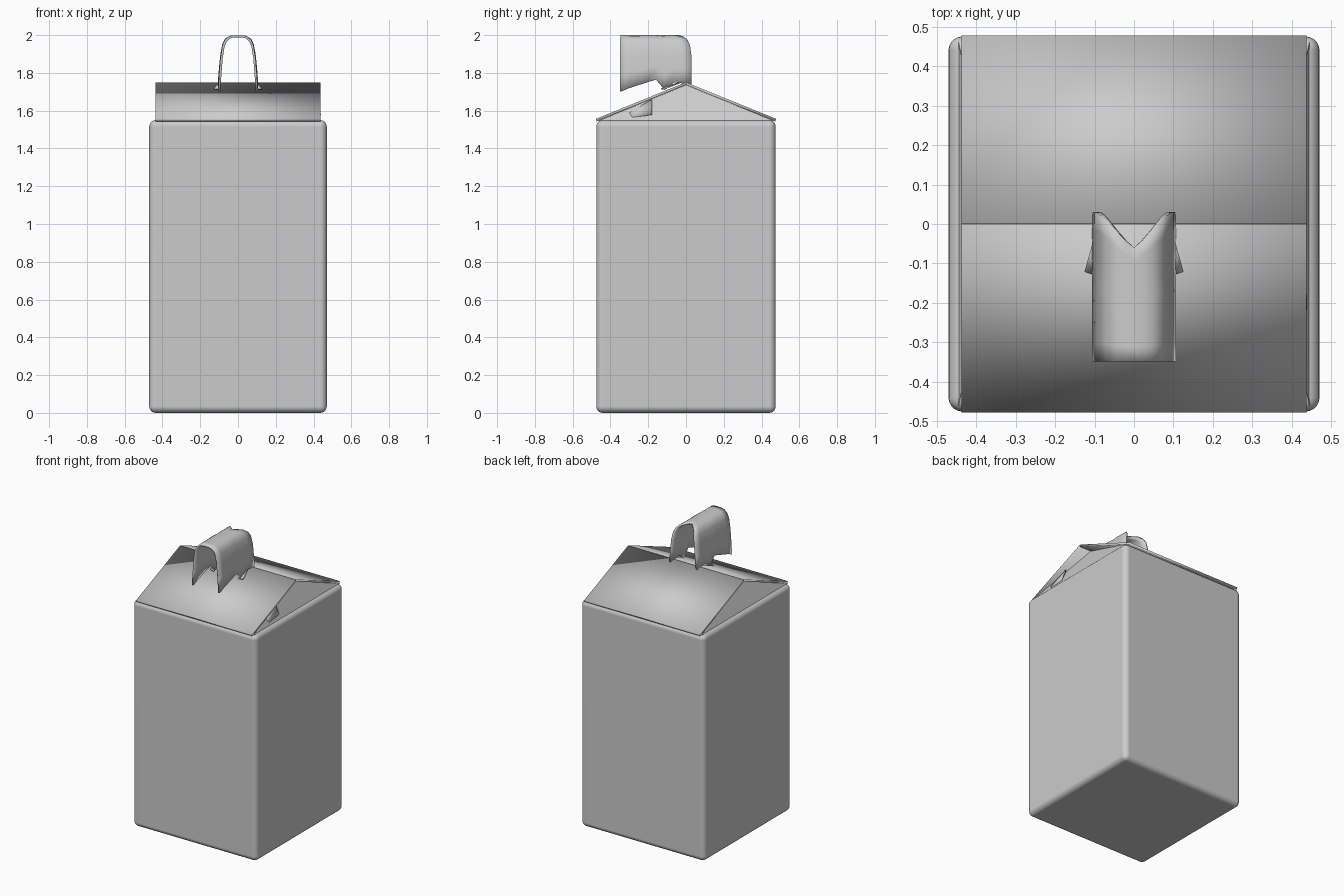
import bpy, bmesh

if "Cube" in bpy.data.objects:
    bpy.data.objects.remove(bpy.data.objects["Cube"], do_unlink=True)

grey = bpy.data.materials.new("carton grey")
grey.use_nodes = True
COLOUR = (0.6, 0.6, 0.6, 1)
grey.diffuse_color = COLOUR
grey.node_tree.nodes["Principled BSDF"].inputs["Base Color"].default_value = COLOUR

HALF_X, HALF_Y, EAVE, RIDGE = 0.47, 0.475, 1.55, 1.75
ROOF_X = 0.437


def build(name, verts, faces, thickness=0, angle=0.6):
    """Make a sheet from points and faces, with optional thickness."""
    mesh = bpy.data.meshes.new(name)
    mesh.from_pydata(verts, [], faces)
    bm = bmesh.new()
    bm.from_mesh(mesh)
    bmesh.ops.recalc_face_normals(bm, faces=bm.faces)
    bm.to_mesh(mesh)
    bm.free()
    mesh.materials.append(grey)
    obj = bpy.data.objects.new(name, mesh)
    bpy.context.collection.objects.link(obj)
    if thickness:
        mod = obj.modifiers.new("thickness", "SOLIDIFY")
        mod.thickness = thickness
        mod.offset = 0
    smooth(obj, angle)
    return obj


def smooth(obj, angle):
    bpy.ops.object.select_all(action="DESELECT")
    obj.select_set(True)
    bpy.context.view_layer.objects.active = obj
    bpy.ops.object.shade_smooth_by_angle(angle=angle)


# Carton body with rounded edges
bpy.ops.mesh.primitive_cube_add(size=1, location=(0, 0, EAVE / 2))
body = bpy.context.object
body.name = "carton_body"
body.scale = (2 * HALF_X, 2 * HALF_Y, EAVE)
bpy.ops.object.transform_apply(location=True, scale=True)
body.data.materials.append(grey)
bevel = body.modifiers.new("rounded edges", "BEVEL")
bevel.width = 0.035
bevel.segments = 5
smooth(body, 1.7)
body.modifiers.new("even shading", "WEIGHTED_NORMAL")

# Sloping roof panels, the front one lapping slightly at the ridge
for name, side in (("front", -1), ("back", 1)):
    eave_y = side * HALF_Y
    build(name + "_roof_panel",
          [(-ROOF_X, eave_y, EAVE), (ROOF_X, eave_y, EAVE),
           (ROOF_X, 0, RIDGE - 0.007), (-ROOF_X, 0, RIDGE - 0.007)],
          [(0, 1, 2, 3)], 0.014)

# Gables folded inwards beneath the roof
for name, side in (("left", 1), ("right", -1)):
    x = side * 0.445
    build(name + "_gable",
          [(x, -HALF_Y + 0.01, EAVE - 0.004), (x, 0, EAVE - 0.004),
           (x, HALF_Y - 0.01, EAVE - 0.004), (side * 0.35, 0, RIDGE - 0.015)],
          [(0, 1, 3), (1, 2, 3)])

# Loose fold of card in the left gable
build("gable_fold",
      [(0.43, -0.36, EAVE), (0.435, -0.18, EAVE + 0.03), (0.40, -0.18, EAVE + 0.11)],
      [(0, 1, 2)], 0.008)

# Arched handle strip: half profile as (x, height fraction)
half = [(0.1, 0), (0.094, 0.3), (0.087, 0.6), (0.077, 0.82), (0.065, 0.92),
        (0.045, 0.98), (0.02, 1)]
profile = half + [(0, 1)] + [(-x, h) for x, h in reversed(half)]
# Ragged lower edge, from the front of the strip to the back
lower_edge = [1.70, 1.72, 1.735, 1.75, 1.765, 1.71, 1.75, 1.745, 1.735]
TOP, FRONT = 1.994, -0.348
verts, faces = [], []
cols, rows = len(profile), len(lower_edge)
for j, low in enumerate(lower_edge):
    t = j / (rows - 1)
    for x, h in profile:
        back = 0.03 - 0.09 * h ** 4 * (1 - abs(x) / 0.1)
        verts.append((x, FRONT + (back - FRONT) * t, low + (TOP - low) * h))
for j in range(rows - 1):
    for i in range(cols - 1):
        a = j * cols + i
        faces.append((a, a + 1, a + cols + 1, a + cols))
build("handle_strip", verts, faces, 0.012, 0.9)

# Small torn tabs where the handle meets the roof
for name, side in (("left", 1), ("right", -1)):
    build(name + "_handle_tab",
          [(side * 0.095, -0.13, 1.715), (side * 0.125, -0.12, 1.715),
           (side * 0.1, -0.03, 1.75)],
          [(0, 1, 2)], 0.008)
